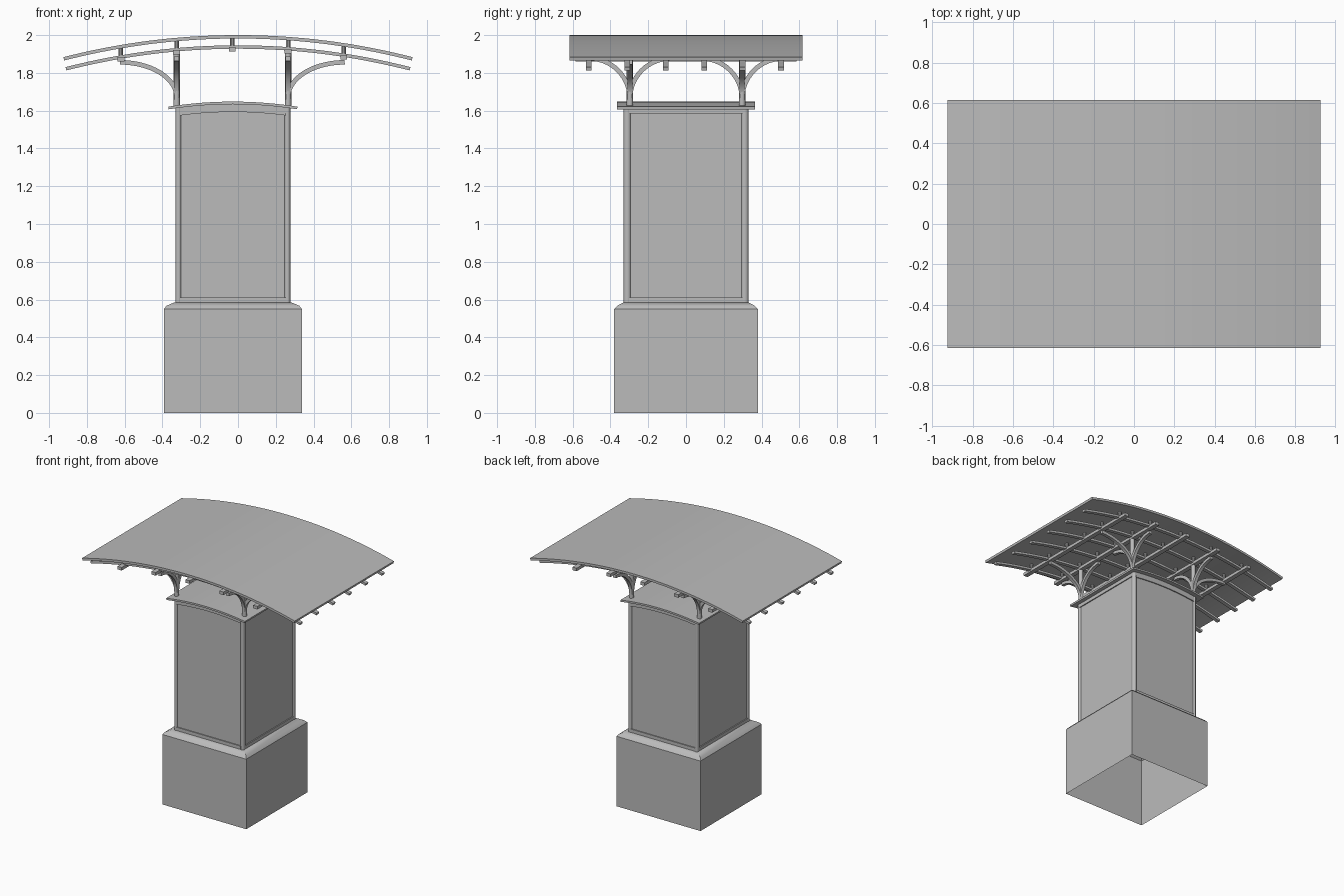
import bpy, math
from mathutils import Vector

if "Cube" in bpy.data.objects:
    bpy.data.objects.remove(bpy.data.objects["Cube"])

grey = bpy.data.materials.new("plain_grey")
grey.use_nodes = True
colour = (0.5, 0.5, 0.5, 1)
grey.diffuse_color = colour
grey.node_tree.nodes["Principled BSDF"].inputs["Base Color"].default_value = colour

X, Y, Z = Vector((1, 0, 0)), Vector((0, 1, 0)), Vector((0, 0, 1))
CX = -0.027            # centre line of the kiosk body
parts = []


def loft(name, rings, bottom=True, top=True):
    """Skin a list of equal-sized closed rings."""
    n = len(rings[0])
    faces = [(k * n + i, k * n + (i + 1) % n, (k + 1) * n + (i + 1) % n, (k + 1) * n + i)
             for k in range(len(rings) - 1) for i in range(n)]
    if bottom:
        faces.append(tuple(reversed(range(n))))
    if top:
        faces.append(tuple(range((len(rings) - 1) * n, len(rings) * n)))
    mesh = bpy.data.meshes.new(name)
    mesh.from_pydata([tuple(p) for ring in rings for p in ring], [], faces)
    mesh.materials.append(grey)
    ob = bpy.data.objects.new(name, mesh)
    bpy.context.collection.objects.link(ob)
    parts.append(ob)
    return ob


def beam(name, path, side, width, height):
    """Rectangular bar swept along a path; side is its width direction."""
    rings = []
    for i, p in enumerate(path):
        tangent = (path[min(i + 1, len(path) - 1)] - path[max(i - 1, 0)]).normalized()
        a = side * width / 2
        b = tangent.cross(side).normalized() * height / 2
        rings.append([p - a - b, p + a - b, p + a + b, p - a + b])
    return loft(name, rings)


def rod(name, start, end, rx, ry=None, sides=16):
    """Round bar between two points, elliptical if ry is given."""
    ry = ry or rx
    offsets = [X * rx * math.cos(t) + Y * ry * math.sin(t)
               for t in (2 * math.pi * i / sides for i in range(sides))]
    return loft(name, [[p + o for o in offsets] for p in (start, end)])


def arc(cx, y, radius, centre_z, half_angle, steps=32):
    angles = [half_angle * (2 * i / steps - 1) for i in range(steps + 1)]
    return [Vector((cx + radius * math.sin(a), y, centre_z + radius * math.cos(a)))
            for a in angles]


def rect(hx, hy, z):
    return [Vector((CX + sx * hx, sy * hy, z))
            for sx, sy in ((-1, -1), (1, -1), (1, 1), (-1, 1))]


# Hollow plinth with a bevelled shoulder
loft("plinth", [rect(0.365, 0.38, 0), rect(0.365, 0.38, 0.55), rect(0.352, 0.364, 0.567),
                rect(0.315, 0.335, 0.583), rect(0.28, 0.3, 0.585)], bottom=False)

# Kiosk body: recessed panels between rounded corners and rails
loft("display_panels", [rect(0.294, 0.32, 0.58), rect(0.294, 0.32, 1.61)])
CAP_R, CAP_Z = 2.18, 1.641 - 2.18
for sx in (-1, 1):
    for sy in (-1, 1):
        at = Vector((CX + sx * 0.288, sy * 0.311, 0))
        rod("body_corner", at + Z * 0.583, at + Z * 1.623, 0.016, 0.019)
for s in (-1, 1):
    beam("front_bottom_rail" if s < 0 else "back_bottom_rail",
         [Vector((CX - 0.28, s * 0.315, 0.597)), Vector((CX + 0.28, s * 0.315, 0.597))],
         Y, 0.026, 0.026)
    beam("front_top_rail" if s < 0 else "back_top_rail",
         arc(CX, s * 0.315, CAP_R - 0.027, CAP_Z, 0.131, 16), Y, 0.026, 0.042)
    for z, h in ((0.597, 0.026), (1.602, 0.034)):
        x = CX + s * 0.289
        beam("side_rail", [Vector((x, -0.305, z)), Vector((x, 0.305, z))], X, 0.026, h)

# Arched cap on the body
beam("body_cap", arc(CX, 0, CAP_R, CAP_Z, 0.157, 20), Y, 0.73, 0.014)

# Curved roof sheet and the ribs beneath, all on one centre
ROOF_Z = -1.715
beam("roof", arc(0, 0, 3.706, ROOF_Z, 0.2515, 48), Y, 1.232, 0.018)
rib_ys = [-0.006 + 0.2035 * (i - 2.5) for i in range(6)]
purlin_xs = [CX - 0.003 + 0.295 * i for i in range(-2, 3)]
for y in rib_ys:
    beam("roof_rib", arc(0, y, 3.652, ROOF_Z, 0.252), Y, 0.03, 0.018)


def on_arc(x, y, radius):
    a = math.asin(x / radius)
    return Vector((x, y, ROOF_Z + radius * math.cos(a)))


# Cross purlins and short spacers up to the roof
for x in purlin_xs:
    beam("purlin", [on_arc(x, -0.585, 3.64), on_arc(x, 0.585, 3.64)], X, 0.036, 0.024)
    for y in rib_ys:
        rod("roof_spacer", on_arc(x, y, 3.64), on_arc(x, y, 3.70), 0.012, sides=10)


def bracket(name, foot, outward, reach, rise):
    angles = [math.pi / 2 * i / 14 for i in range(15)]
    path = [foot + outward * reach * (1 - math.cos(t)) + Z * rise * math.sin(t)
            for t in angles]
    beam(name, path, outward.cross(Z), 0.026, 0.024)


# Four roof posts, each with three curved brackets
for x, sx in ((purlin_xs[1], -1), (purlin_xs[3], 1)):
    for y in (-0.297, 0.297):
        foot = Vector((x, y, 0))
        rod("roof_post", foot + Z * 1.625, foot + Z * 1.91, 0.017)
        bracket("outer_bracket", foot + Z * 1.67, X * sx, 0.3, 0.186)
        for sy in (-1, 1):
            bracket("side_bracket", foot + Z * 1.66, Y * sy, 0.21, 0.215)

# Consistent normals and smooth curves with sharp edges kept
bpy.ops.object.select_all(action='DESELECT')
for ob in parts:
    ob.select_set(True)
bpy.context.view_layer.objects.active = parts[0]
bpy.ops.object.mode_set(mode='EDIT')
bpy.ops.mesh.select_all(action='SELECT')
bpy.ops.mesh.normals_make_consistent(inside=False)
bpy.ops.object.mode_set(mode='OBJECT')
bpy.ops.object.shade_smooth_by_angle(angle=math.radians(30))
